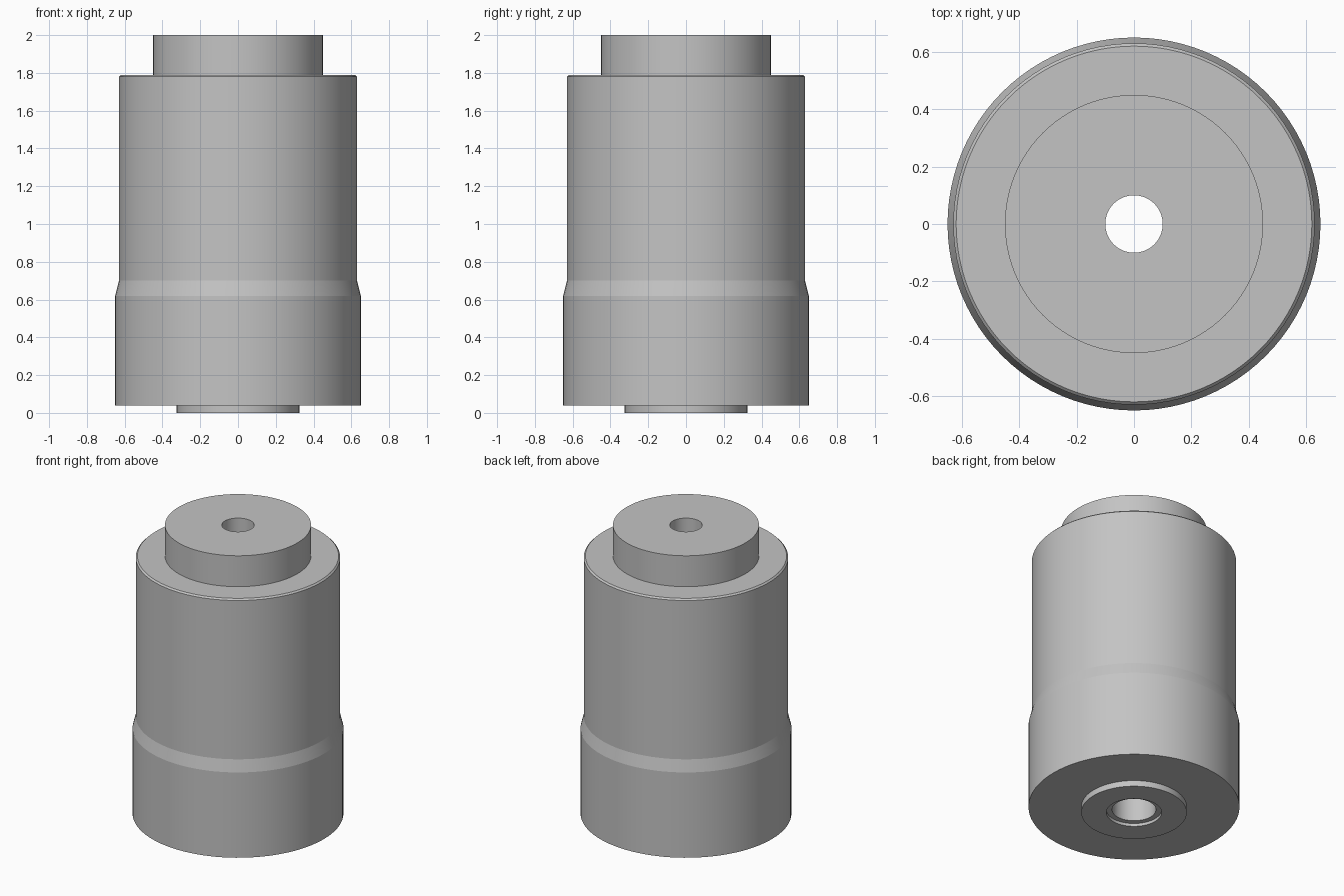
import bpy
import bmesh
import math

cube = bpy.data.objects.get("Cube")
if cube:
    bpy.data.objects.remove(cube, do_unlink=True)

SEGMENTS = 96

# Plain metal grey
grey = bpy.data.materials.new("metal_grey")
colour = (0.55, 0.55, 0.55, 1)
grey.diffuse_color = colour
grey.use_nodes = True
grey.node_tree.nodes["Principled BSDF"].inputs["Base Color"].default_value = colour


def lathe(name, profile):
    """Turn a closed (radius, height) profile about the z axis."""
    bm = bmesh.new()
    verts = [bm.verts.new((r, 0, z)) for r, z in profile]
    edges = [bm.edges.new((a, b)) for a, b in zip(verts, verts[1:] + verts[:1])]
    bmesh.ops.spin(bm, geom=verts + edges, axis=(0, 0, 1), cent=(0, 0, 0),
                   angle=math.tau, steps=SEGMENTS, use_duplicate=False)
    bmesh.ops.remove_doubles(bm, verts=bm.verts, dist=0.0005)
    bmesh.ops.recalc_face_normals(bm, faces=bm.faces)
    mesh = bpy.data.meshes.new(name)
    bm.to_mesh(mesh)
    bm.free()
    mesh.materials.append(grey)
    obj = bpy.data.objects.new(name, mesh)
    bpy.context.collection.objects.link(obj)
    bpy.ops.object.select_all(action="DESELECT")
    obj.select_set(True)
    bpy.context.view_layer.objects.active = obj
    bpy.ops.object.shade_smooth_by_angle(angle=math.radians(10))
    return obj


# Stepped outside of the bushing, from the bottom boss to the top collar
outside = [
    (0.325, 0), (0.325, 0.04),               # bottom boss
    (0.65, 0.04), (0.65, 0.62),              # wide base
    (0.63, 0.70), (0.63, 1.78), (0.62, 1.79),  # flare, barrel, chamfer
    (0.45, 1.79), (0.45, 2),                 # top collar
]
# Through bore, narrow at the top, with a shallow counterbore underneath
bore = [(0.10, 2), (0.10, 0.7), (0.135, 0.7), (0.135, 0.02), (0.17, 0.02), (0.17, 0)]

lathe("stepped_bushing", outside + bore)
